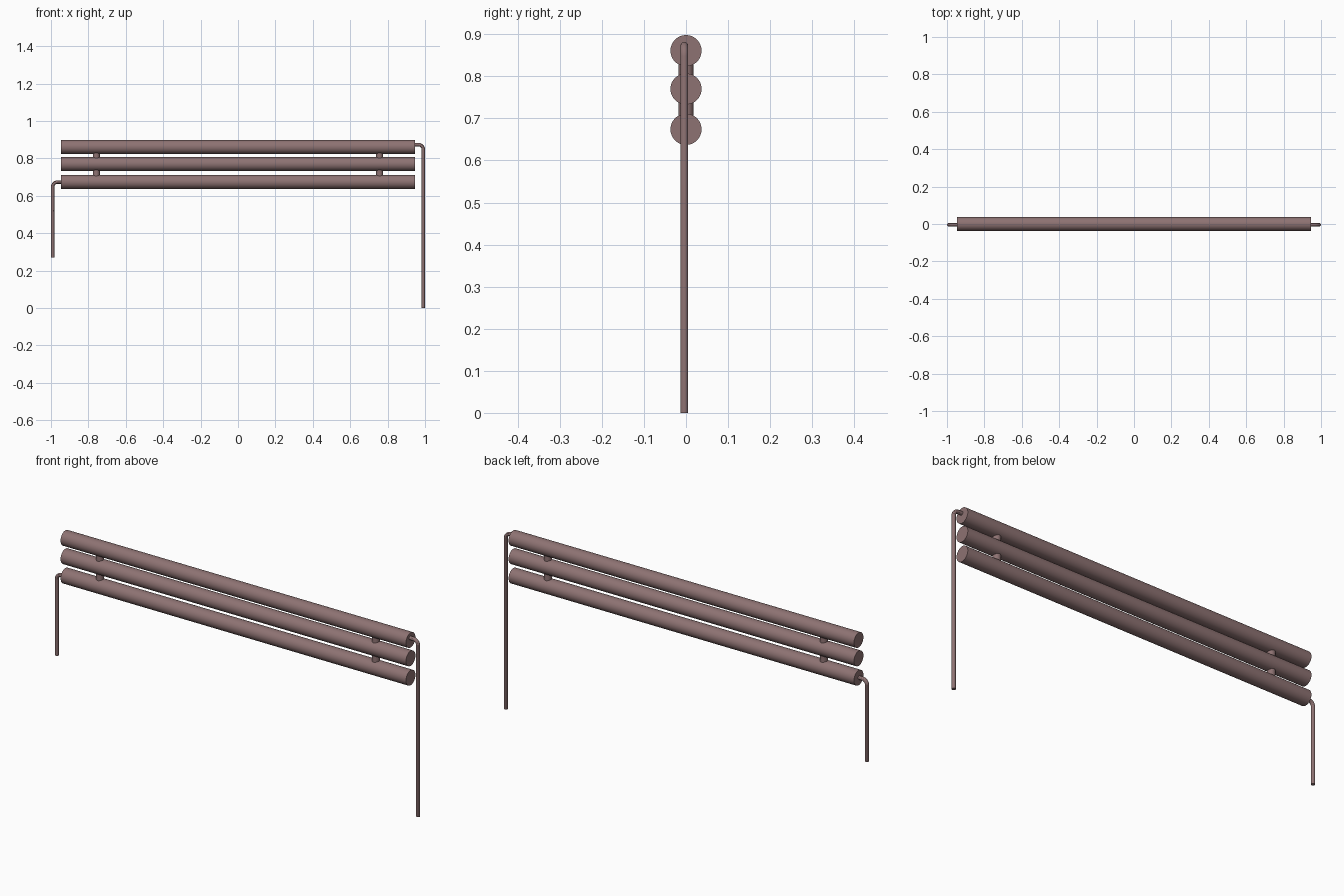
import bpy
import math

cube = bpy.data.objects.get("Cube")
if cube:
    bpy.data.objects.remove(cube, do_unlink=True)

BAR_HEIGHTS = {"lower_bar": 0.674, "middle_bar": 0.77, "upper_bar": 0.861}
BAR_RADIUS, BAR_LENGTH = 0.037, 1.895
PIPE_RADIUS, PIPE_X, PIPE_Y, BEND = 0.0092, 0.9908, -0.004, 0.025

paint = bpy.data.materials.new("dusty_brown")
paint.use_nodes = True
colour = (0.27, 0.17, 0.17, 1)
paint.diffuse_color = colour
paint.node_tree.nodes["Principled BSDF"].inputs["Base Color"].default_value = colour


def rod(name, radius, length, location, rotation=(0, 0, 0)):
    """Capped cylinder with smooth sides and sharp rims."""
    bpy.ops.mesh.primitive_cylinder_add(vertices=48, radius=radius, depth=length,
                                        location=location, rotation=rotation)
    obj = bpy.context.object
    obj.name = name
    obj.data.materials.append(paint)
    bpy.ops.object.shade_smooth_by_angle()
    return obj


def bent_pipe(name, side, top, bottom):
    """Thin pipe leaving a bar end and turning down through a rounded elbow."""
    points = [(side * 0.93, PIPE_Y, top)]
    for i in range(9):
        a = math.pi / 2 * i / 8
        points.append((side * (PIPE_X - BEND + BEND * math.sin(a)), PIPE_Y,
                       top - BEND + BEND * math.cos(a)))
    points.append((side * PIPE_X, PIPE_Y, bottom))
    curve = bpy.data.curves.new(name, "CURVE")
    curve.dimensions = "3D"
    curve.bevel_depth = PIPE_RADIUS
    curve.bevel_resolution = 4
    curve.use_fill_caps = True
    spline = curve.splines.new("POLY")
    spline.points.add(len(points) - 1)
    for p, co in zip(spline.points, points):
        p.co = (*co, 1)
    curve.materials.append(paint)
    obj = bpy.data.objects.new(name, curve)
    bpy.context.collection.objects.link(obj)
    # Turn the swept curve into a mesh
    bpy.ops.object.select_all(action="DESELECT")
    obj.select_set(True)
    bpy.context.view_layer.objects.active = obj
    bpy.ops.object.convert(target="MESH")
    bpy.ops.object.shade_smooth_by_angle()


# Three long horizontal bars
for name, z in BAR_HEIGHTS.items():
    rod(name, BAR_RADIUS, BAR_LENGTH, (0, 0, z), (0, math.pi / 2, 0))

# Short connectors joining neighbouring bars
heights = list(BAR_HEIGHTS.values())
for side, label in ((1, "left"), (-1, "right")):
    for low, high, level in zip(heights, heights[1:], ("lower", "upper")):
        rod(f"{label}_{level}_connector", 0.018, high - low,
            (side * 0.757, 0, (low + high) / 2))

# Inlet and outlet pipes
bent_pipe("left_pipe", 1, 0.873, 0)
bent_pipe("right_pipe", -1, 0.673, 0.27)
